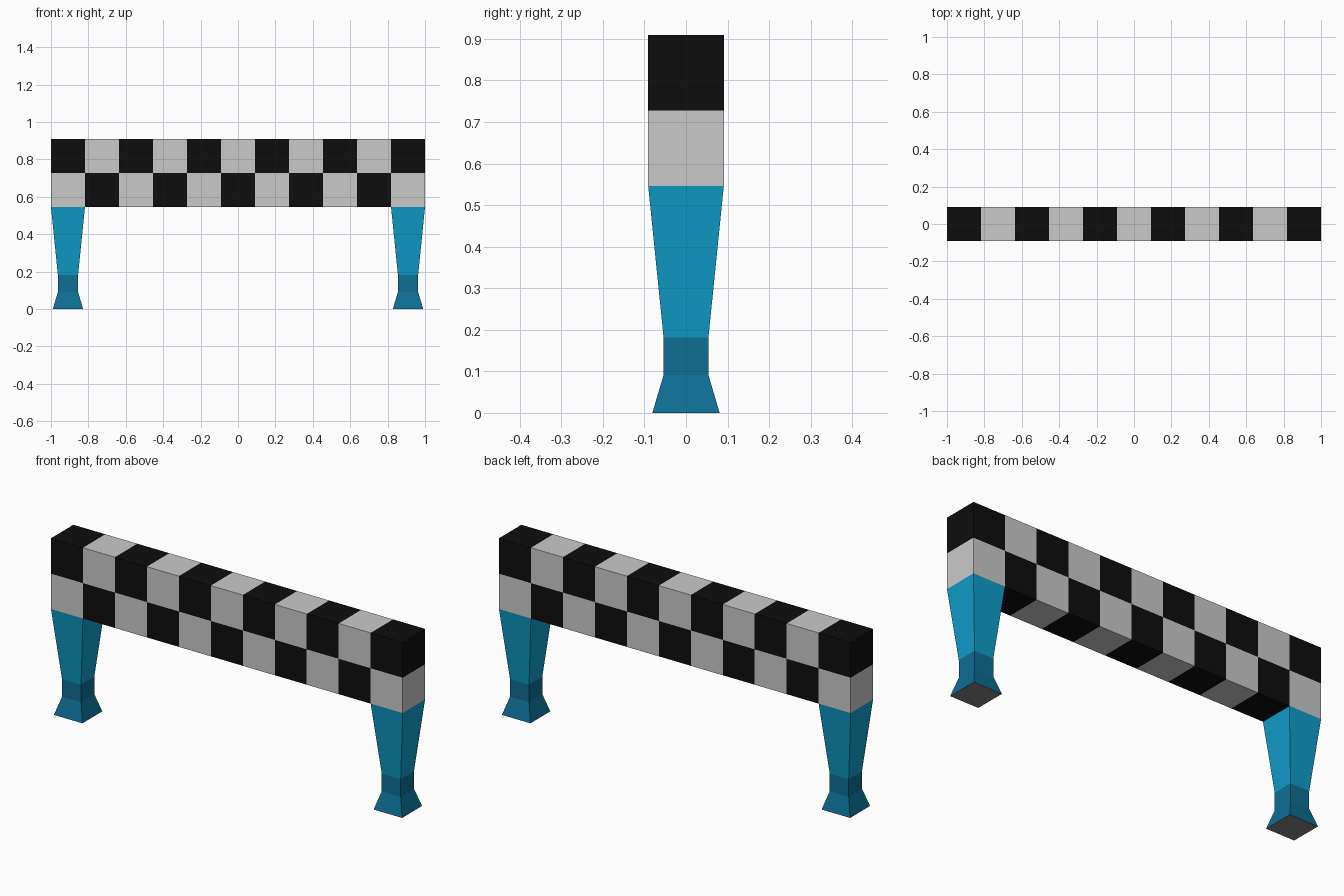
import bpy, bmesh, math

if "Cube" in bpy.data.objects:
    bpy.data.objects.remove(bpy.data.objects["Cube"])

COLS, ROWS = 11, 2
CELL = 2 / COLS            # one checker square
BEAM_Z = 3 * CELL          # underside of the beam
LEG_X = 1 - CELL / 2


def material(name, rgb):
    lin = [(c / 255 / 12.92) if c < 11 else ((c / 255 + 0.055) / 1.055) ** 2.4 for c in rgb]
    m = bpy.data.materials.new(name)
    m.diffuse_color = (*lin, 1)
    m.use_nodes = True
    m.node_tree.nodes["Principled BSDF"].inputs["Base Color"].default_value = m.diffuse_color
    return m


BLACK = material("black", (13, 13, 13))
LIGHT = material("light grey", (202, 202, 202))
BLUE = material("bright blue", (15, 157, 201))
DARK_BLUE = material("dark blue", (13, 110, 148))
GREY = material("underside grey", (132, 132, 132))


def finish(name, bm, mats):
    bmesh.ops.recalc_face_normals(bm, faces=bm.faces[:])
    me = bpy.data.meshes.new(name)
    bm.to_mesh(me)
    bm.free()
    for m in mats:
        me.materials.append(m)
    ob = bpy.data.objects.new(name, me)
    bpy.context.collection.objects.link(ob)
    return ob


def square_loft(name, x, sections, mats):
    """Stack of square sections (z, half width); the bottom face gets the last material."""
    bm = bmesh.new()
    rings = [[bm.verts.new((x + sx * h, sy * h, z))
              for sx, sy in ((-1, -1), (1, -1), (1, 1), (-1, 1))] for z, h in sections]
    for a, b in zip(rings, rings[1:]):
        for i in range(4):
            j = (i + 1) % 4
            bm.faces.new((a[i], a[j], b[j], b[i]))
    bm.faces.new(rings[-1])
    bottom = bm.faces.new(rings[0][::-1])
    bottom.material_index = len(mats) - 1
    return finish(name, bm, mats)


# checkered beam: a box cut into squares, coloured by column and row
bm = bmesh.new()
bmesh.ops.create_cube(bm, size=1)
for v in bm.verts:
    v.co.x *= 2
    v.co.y *= CELL
    v.co.z = BEAM_Z + (v.co.z + 0.5) * ROWS * CELL
cuts = [((-1 + i * CELL, 0, 0), (1, 0, 0)) for i in range(1, COLS)]
cuts.append(((0, 0, BEAM_Z + CELL), (0, 0, 1)))
for co, no in cuts:
    bmesh.ops.bisect_plane(bm, geom=bm.verts[:] + bm.edges[:] + bm.faces[:],
                           plane_co=co, plane_no=no)
for f in bm.faces:
    c = f.calc_center_median()
    col = min(COLS - 1, max(0, math.floor((c.x + 1) / CELL)))
    row = 1 if c.z > BEAM_Z + CELL else 0
    f.material_index = (col + row) % 2      # 0 = light, 1 = black
finish("checkered_beam", bm, [LIGHT, BLACK])

# tapered legs with flared feet
for side, x in (("left", -LEG_X), ("right", LEG_X)):
    square_loft(side + "_leg", x, [(CELL, 0.054), (BEAM_Z, CELL / 2)], [BLUE])
    square_loft(side + "_foot", x, [(0, 0.081), (CELL / 2, 0.054), (CELL, 0.054)],
                [DARK_BLUE, GREY])
